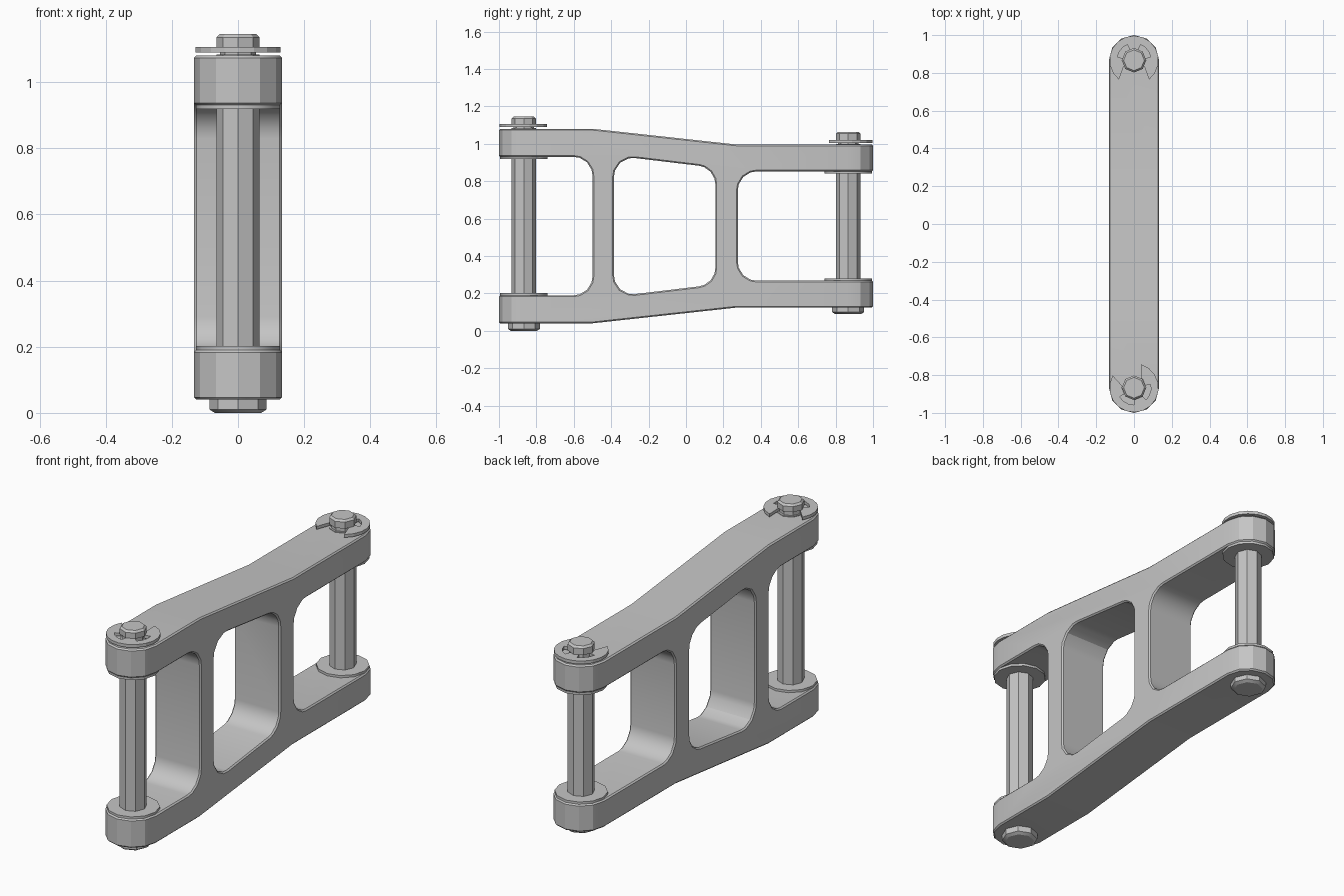
import bpy, bmesh, math
from mathutils import Vector

cube = bpy.data.objects.get("Cube")
if cube:
    bpy.data.objects.remove(cube, do_unlink=True)

steel = bpy.data.materials.new("mid grey steel")
steel.use_nodes = True
GREY = (0.56, 0.56, 0.56, 1)
steel.diffuse_color = GREY
steel.node_tree.nodes["Principled BSDF"].inputs["Base Color"].default_value = GREY


def finish(name, bm):
    bmesh.ops.recalc_face_normals(bm, faces=bm.faces)
    mesh = bpy.data.meshes.new(name)
    bm.to_mesh(mesh)
    bm.free()
    mesh.materials.append(steel)
    ob = bpy.data.objects.new(name, mesh)
    bpy.context.collection.objects.link(ob)
    return ob


def activate(ob):
    bpy.ops.object.select_all(action='DESELECT')
    ob.select_set(True)
    bpy.context.view_layer.objects.active = ob


def smooth(ob, degrees):
    activate(ob)
    bpy.ops.object.shade_smooth_by_angle(angle=math.radians(degrees))


def prism(name, points, lo, hi, sideways=False):
    """Extrude a 2D outline along z, or along x when sideways."""
    bm = bmesh.new()
    place = (lambda a, b, h: (h, a, b)) if sideways else (lambda a, b, h: (a, b, h))
    face = bm.faces.new([bm.verts.new(place(a, b, lo)) for a, b in points])
    out = bmesh.ops.extrude_face_region(bm, geom=[face], use_keep_orig=True)
    moved = [g for g in out["geom"] if isinstance(g, bmesh.types.BMVert)]
    bmesh.ops.translate(bm, verts=moved, vec=place(0, 0, hi - lo))
    return finish(name, bm)


def lathe(name, profile, y, sides):
    """Stack rings of (radius, z) around a vertical axis."""
    bm = bmesh.new()
    rings = []
    for r, z in profile:
        angles = [math.tau * k / sides for k in range(sides)]
        rings.append([bm.verts.new((r * math.cos(a), y + r * math.sin(a), z)) for a in angles])
    for low, high in zip(rings, rings[1:]):
        for k in range(sides):
            n = (k + 1) % sides
            bm.faces.new((low[k], low[n], high[n], high[k]))
    bm.faces.new(rings[0])
    bm.faces.new(rings[-1])
    return finish(name, bm)


def fillet(corners, steps=4):
    """Round the corners of an outline given as (a, b, radius)."""
    out = []
    for i, (a, b, r) in enumerate(corners):
        p = Vector((a, b))
        if not r:
            out.append(p)
            continue
        u = (Vector(corners[i - 1][:2]) - p).normalized()
        v = (Vector(corners[(i + 1) % len(corners)][:2]) - p).normalized()
        half = u.angle(v) / 2
        centre = p + (u + v).normalized() * r / math.sin(half)
        start = p + u * r / math.tan(half) - centre
        end = p + v * r / math.tan(half) - centre
        for k in range(steps + 1):
            spoke = start.lerp(end, k / steps).normalized()
            out.append(centre + spoke * r)
    return out


def mirrored(upper):
    """Close a half outline by mirroring it about the mid height."""
    lower = [(y, -z, r) for y, z, r in reversed(upper)]
    return [(y, MID + z) for y, z in fillet(upper + lower)]


def boolean(ob, cutter, operation):
    mod = ob.modifiers.new(operation.lower(), 'BOOLEAN')
    mod.operation, mod.object, mod.solver = operation, cutter, 'EXACT'
    activate(ob)
    bpy.ops.object.modifier_apply(modifier=mod.name)
    bpy.data.objects.remove(cutter, do_unlink=True)


MID, HALF, END = 0.56, 0.133, 0.867

# Link arm: rounded plan shape trimmed to the side outline
plan = []
for side in (1, -1):
    for k in range(7):
        a = math.pi * k / 6
        plan.append((side * HALF * math.cos(a), side * (END + HALF * math.sin(a))))
arm = prism("link_arm", plan, -0.1, 1.3)
outline = mirrored([
    (-0.5, 0.37, 0.1), (-1.1, 0.37, 0), (-1.1, 0.52, 0), (-0.5, 0.52, 0),
    (0.27, 0.436, 0), (1.1, 0.436, 0), (1.1, 0.292, 0), (0.277, 0.292, 0.1)])
boolean(arm, prism("outline_cutter", outline, -0.3, 0.3, True), 'INTERSECT')
window = mirrored([(-0.385, 0.377, 0.1), (0.157, 0.312, 0.1)])
boolean(arm, prism("window_cutter", window, -0.3, 0.3, True), 'DIFFERENCE')
bevel = arm.modifiers.new("edge_bevel", 'BEVEL')
bevel.width, bevel.segments = 0.007, 1
bevel.limit_method, bevel.angle_limit = 'ANGLE', math.radians(40)
activate(arm)
bpy.ops.object.modifier_apply(modifier=bevel.name)
smooth(arm, 29)


def clip_outline(y, opening):
    """Open retaining clip: tapered jaws, a middle prong and two recesses."""
    gap = math.radians(38)
    span = math.tau - 2 * gap

    def arc(t, r):
        a = opening + gap + span * t
        return (r * math.cos(a), y + r * math.sin(a))
    outer = [arc(k / 14, 0.13) for k in range(15)]
    inner = []
    for start, stop, r in ((0.1, 0.22, 0.055), (0.22, 0.42, 0.09), (0.42, 0.58, 0.055),
                           (0.58, 0.78, 0.09), (0.78, 0.9, 0.055)):
        inner += [arc(start + (stop - start) * k / 3, r) for k in range(4)]
    return outer + inner[::-1]


# Pins with heads, washers and clips: y, base, arm faces bottom to top, clip base, top, clip opening
ends = {
    "front": (-END, 0, (0.04, 0.19, 0.93, 1.08), 1.09, 1.145, 112),
    "back": (END, 0.09, (0.124, 0.268, 0.852, 0.996), 1.004, 1.064, -90),
}
for end, (y, base, (z0, z1, z2, z3), clip, top, opening) in ends.items():
    pin = lathe(end + "_pin", [
        (0.07, base), (0.086, base + 0.01), (0.086, z0), (0.065, z0),
        (0.065, z3 + 0.004), (0.055, z3 + 0.004), (0.055, clip + 0.016),
        (0.065, clip + 0.016), (0.065, top - 0.01), (0.055, top)], y, 8)
    smooth(pin, 30)
    for where, z in (("lower", z1), ("upper", z2 - 0.012)):
        washer = lathe(f"{end}_{where}_washer", [(0.127, z), (0.127, z + 0.012)], y, 12)
        smooth(washer, 31)
    prism(end + "_retaining_clip", clip_outline(y, math.radians(opening)), clip, clip + 0.016)
